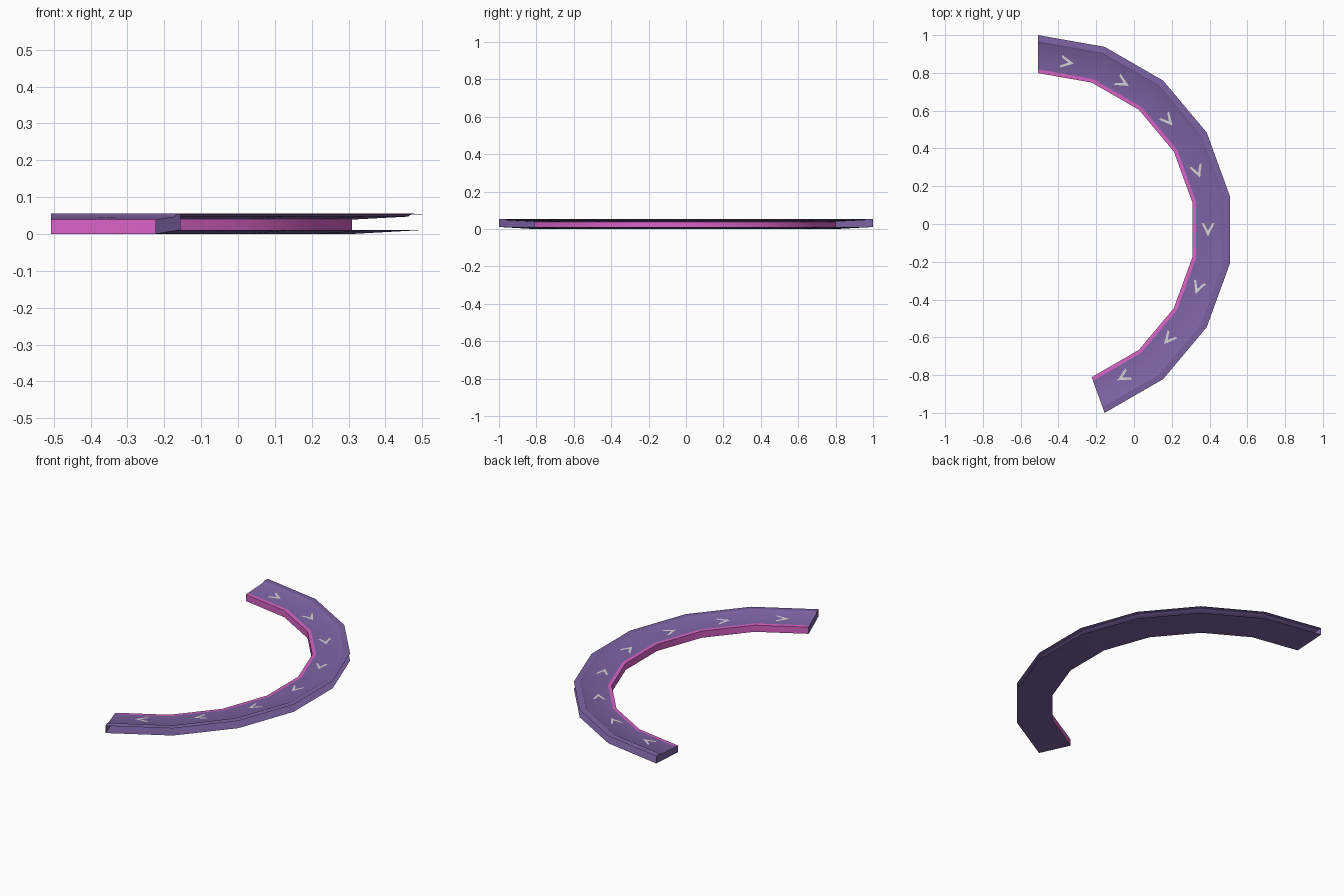
import bpy
import math
from mathutils import Vector

if "Cube" in bpy.data.objects:
    bpy.data.objects.remove(bpy.data.objects["Cube"], do_unlink=True)

# Arc layout: eight straight segments around one centre
CENTRE = Vector((-0.508, -0.031, 0))
STEP = 20
ANGLES = [-70 + STEP * i for i in range(9)]

# Cross-section as (radius, height)
BOTTOM_IN, LIP_IN, LIP_OUT = (0.83, 0.0), (0.83, 0.039), (0.85, 0.04)
DECK_EDGE, RIM_TOP, RIM_OUT = (0.983, 0.047), (0.998, 0.055), (1.031, 0.053)
BOTTOM_OUT = (1.031, 0.011)


def material(name, colour):
    mat = bpy.data.materials.new(name)
    mat.use_nodes = True
    mat.diffuse_color = (*colour, 1)
    bsdf = next(n for n in mat.node_tree.nodes if n.type == "BSDF_PRINCIPLED")
    bsdf.inputs["Base Color"].default_value = (*colour, 1)
    return mat


def make_object(name, verts, faces, mat, smooth=False):
    mesh = bpy.data.meshes.new(name)
    mesh.from_pydata(verts, [], faces)
    mesh.materials.append(mat)
    obj = bpy.data.objects.new(name, mesh)
    bpy.context.collection.objects.link(obj)
    if smooth:
        bpy.ops.object.select_all(action="DESELECT")
        obj.select_set(True)
        bpy.context.view_layer.objects.active = obj
        bpy.ops.object.shade_smooth_by_angle(angle=math.radians(30))
    return obj


def polar(angle, radius, height, along=0):
    """Point at a radius, shifted clockwise along the track."""
    a = math.radians(angle)
    out = Vector((math.cos(a), math.sin(a), 0))
    ahead = Vector((math.sin(a), -math.cos(a), 0))
    return CENTRE + out * radius + ahead * along + Vector((0, 0, height))


def sweep(name, profile, mat):
    n = len(profile)
    verts = [polar(a, r, z) for a in ANGLES for r, z in profile]
    faces = [(i * n + j, i * n + j + 1, (i + 1) * n + j + 1, (i + 1) * n + j)
             for i in range(len(ANGLES) - 1) for j in range(n - 1)]
    return make_object(name, verts, faces, mat, smooth=True)


purple = material("muted_purple", (0.205, 0.125, 0.37))
pink = material("bright_pink", (0.70, 0.125, 0.57))
pale = material("pale_grey", (0.68, 0.66, 0.65))

# Deck with raised outer rim, pink inner kerb, and underside (outer side is open)
sweep("track_deck", [LIP_OUT, DECK_EDGE, RIM_TOP, RIM_OUT], purple)
sweep("inner_kerb", [BOTTOM_IN, LIP_IN, LIP_OUT], pink)
sweep("track_underside", [BOTTOM_OUT, BOTTOM_IN], purple)

# End caps
section = [BOTTOM_IN, LIP_IN, LIP_OUT, DECK_EDGE, RIM_TOP, RIM_OUT, BOTTOM_OUT]
for name, angle, loop in (("front_end_cap", ANGLES[0], section[::-1]),
                          ("back_end_cap", ANGLES[-1], section)):
    make_object(name, [polar(angle, r, z) for r, z in loop],
                [tuple(range(len(loop)))], purple)

# Direction chevrons, one on the middle of each segment
HALF = [(0, 0.035), (0.034, -0.035), (0.022, -0.035), (0, 0.005)]
SLOPE = (DECK_EDGE[1] - LIP_OUT[1]) / (DECK_EDGE[0] - LIP_OUT[0])
for i, start in enumerate(ANGLES[:-1]):
    verts = []
    for side in (1, -1):
        for offset, along in HALF:
            dist = 0.9 + side * offset
            radius = dist / math.cos(math.radians(STEP / 2))
            height = LIP_OUT[1] + (radius - LIP_OUT[0]) * SLOPE + 0.0015
            verts.append(polar(start + STEP / 2, dist, height, along))
    make_object(f"chevron_{i + 1}", verts, [(0, 3, 2, 1), (4, 5, 6, 7)], pale)
    mesh = bpy.data.objects[f"chevron_{i + 1}"].data
    if mesh.polygons[0].normal.z < 0:
        mesh.flip_normals()
